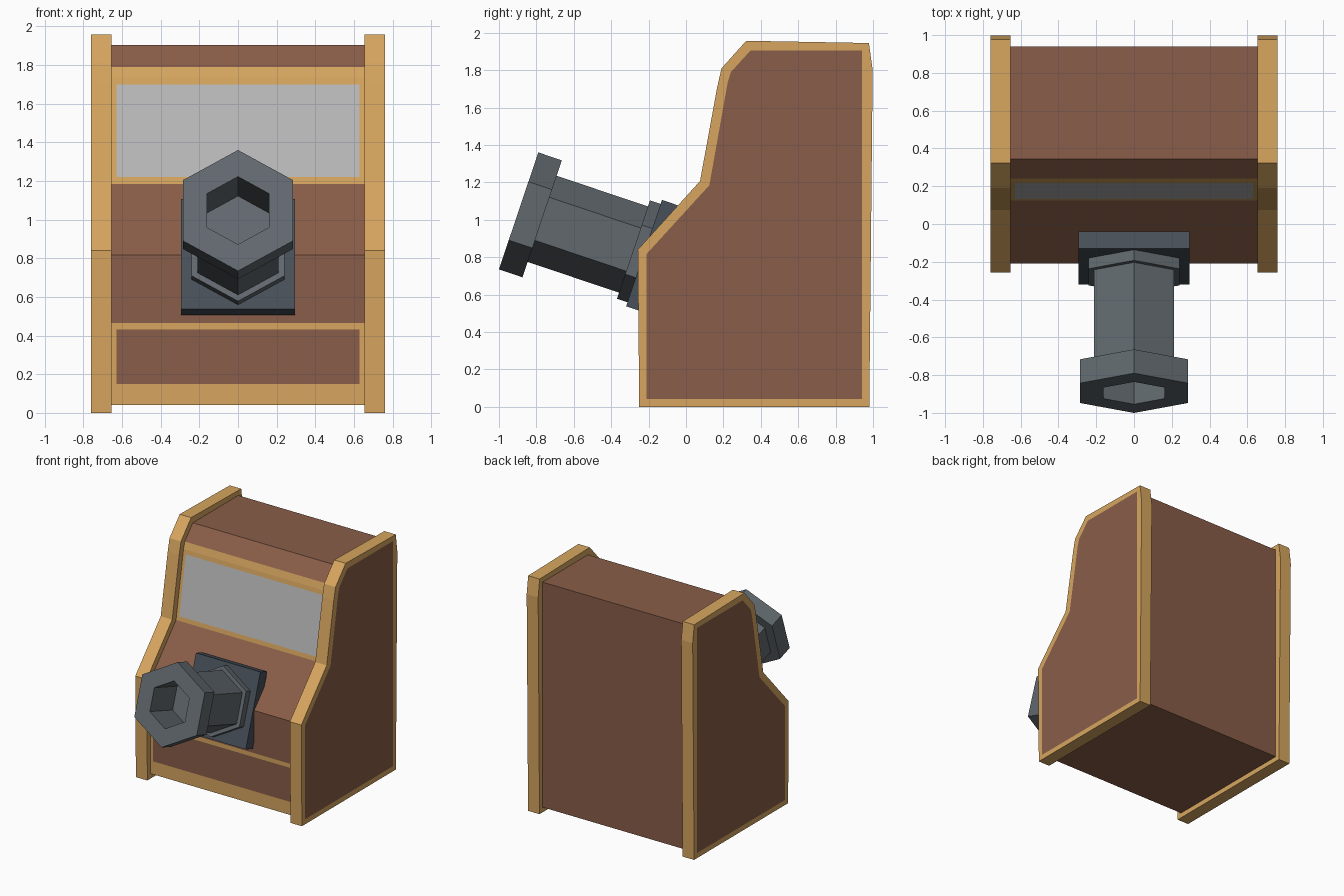
import bpy, bmesh, math
from mathutils import Vector

if "Cube" in bpy.data.objects:
    bpy.data.objects.remove(bpy.data.objects["Cube"])


def material(name, r, g, b):
    m = bpy.data.materials.new(name)
    m.diffuse_color = (r, g, b, 1)
    m.use_nodes = True
    m.node_tree.nodes["Principled BSDF"].inputs["Base Color"].default_value = m.diffuse_color
    return m


TAN = material("tan_trim", 0.68, 0.38, 0.115)
BROWN = material("brown_board", 0.25, 0.11, 0.065)
GLASS = material("grey_screen", 0.50, 0.50, 0.50)
STEEL = material("steel", 0.12, 0.14, 0.155)
DARK = material("dark_steel", 0.065, 0.08, 0.10)


def finish(bm, name, mats):
    bmesh.ops.recalc_face_normals(bm, faces=bm.faces)
    me = bpy.data.meshes.new(name)
    bm.to_mesh(me)
    bm.free()
    for m in mats:
        me.materials.append(m)
    ob = bpy.data.objects.new(name, me)
    bpy.context.collection.objects.link(ob)
    return ob


def loop(bm, pts, x):
    return [bm.verts.new((x, y, z)) for y, z in pts]


def bridge(bm, a, b, mat=0):
    n = len(a)
    return [bm.faces.new((a[i], a[(i + 1) % n], b[(i + 1) % n], b[i])) for i in range(n)]


# Cabinet outlines (y, z): outer trim edge and inner board edge
outer = [(-0.25, 0), (-0.258, 0.84), (0.075, 1.207), (0.167, 1.71), (0.19, 1.81),
         (0.322, 1.957), (0.978, 1.945), (0.998, 1.80), (0.98, 0)]
inner = [(-0.21, 0.042), (-0.21, 0.818), (0.125, 1.185), (0.223, 1.735), (0.24, 1.79),
         (0.345, 1.905), (0.94, 1.905), (0.94, 1.80), (0.94, 0.042)]

# Side panels: tan slab with a brown board set flush in the outside face
bm = bmesh.new()
inside, outside, board = loop(bm, outer, 0.655), loop(bm, outer, 0.76), loop(bm, inner, 0.76)
bridge(bm, inside, outside)
bridge(bm, outside, board)
bm.faces.new(inside)
bm.faces.new(board).material_index = 1
side = finish(bm, "side_panels", [TAN, BROWN])
side.modifiers.new("mirror", 'MIRROR').use_axis[0] = True

# Cabinet body, with framed kick panel and framed screen in its front
profile = inner[:1] + [(-0.21, 0.465)] + inner[1:]
framed = {0: (0.255, 0.92, 1), 3: (0.064, 0.935, 2)}
bm = bmesh.new()
left, right = loop(bm, profile, -0.656), loop(bm, profile, 0.656)
bm.faces.new(left).material_index = 1
bm.faces.new(right).material_index = 1
for i in range(len(profile)):
    j = (i + 1) % len(profile)
    quad = [left[i], left[j], right[j], right[i]]
    if i in framed:
        u0, u1, mat = framed[i]
        lo, hi = left[i].co.lerp(left[j].co, u0), left[i].co.lerp(left[j].co, u1)
        hole = [bm.verts.new((x, p.y, p.z)) for x, p in
                ((-0.63, lo), (-0.63, hi), (0.63, hi), (0.63, lo))]
        bridge(bm, quad, hole)
        bm.faces.new(hole).material_index = mat
    else:
        bm.faces.new(quad).material_index = 0 if i == 4 else 1
finish(bm, "cabinet_body", [TAN, BROWN, GLASS])

# Tilted axis shared by the barrel and its mounting plate
tilt = math.radians(18.6)
origin = Vector((0, -0.895, 1.0475))
back = Vector((0, math.cos(tilt), -math.sin(tilt)))
up = Vector((0, math.sin(tilt), math.cos(tilt)))


def place(x, h, t):
    return origin + Vector((x, 0, 0)) + up * h + back * t


# Six-sided barrel: bored head, neck and collar as (radius, distance) rings
rings = [(0.185, 0.315), (0.185, 0), (0.33, 0), (0.33, 0.133),
         (0.243, 0.133), (0.243, 0.648), (0.277, 0.648), (0.277, 0.715)]
bm = bmesh.new()
hexes = [[bm.verts.new(place(r * math.sin(k * math.pi / 3), r * math.cos(k * math.pi / 3), t))
          for k in range(6)] for r, t in rings]
for a, b in zip(hexes, hexes[1:]):
    bridge(bm, a, b)
bm.faces.new(hexes[0])
bm.faces.new(hexes[-1])
finish(bm, "hex_barrel", [STEEL])

# Square mounting plate
bm = bmesh.new()
bmesh.ops.create_cube(bm, size=1)
for v in bm.verts:
    v.co = place(v.co.x * 0.59, v.co.y * 0.60, 0.755 + v.co.z * 0.095)
finish(bm, "mounting_plate", [DARK])
